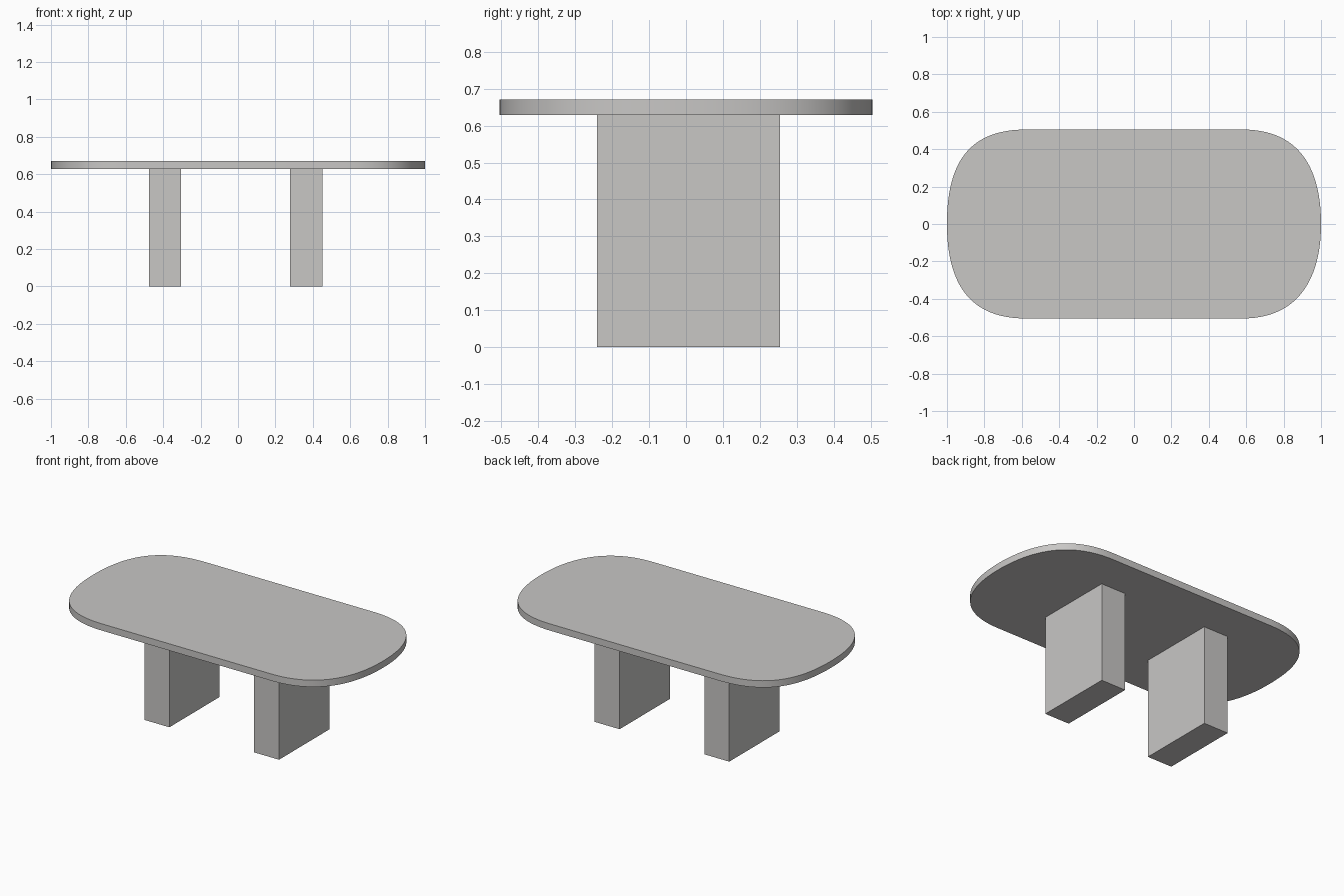
import bpy, bmesh
from mathutils import Vector
from mathutils.geometry import interpolate_bezier

if "Cube" in bpy.data.objects:
    bpy.data.objects.remove(bpy.data.objects["Cube"])

grey = bpy.data.materials.new("warm light grey")
grey.diffuse_color = (0.58, 0.57, 0.56, 1)
grey.use_nodes = True
grey.node_tree.nodes["Principled BSDF"].inputs["Base Color"].default_value = grey.diffuse_color


def finish(bm, name):
    bmesh.ops.recalc_face_normals(bm, faces=bm.faces)
    mesh = bpy.data.meshes.new(name)
    bm.to_mesh(mesh)
    bm.free()
    mesh.materials.append(grey)
    obj = bpy.data.objects.new(name, mesh)
    bpy.context.collection.objects.link(obj)
    return obj


def corner(sx, sy, shoulder):
    """Bezier corner from the end of the top to its straight long edge."""
    ctrl = [(1, 0), (1, 0.29), (shoulder, 0.505), (0.58, 0.505)]
    return interpolate_bezier(*[Vector((x * sx, y * sy, 0)) for x, y in ctrl], 28)


# Tabletop: rounded outline, extruded
LEG_H, TOP_H = 0.628, 0.67
outline = (corner(1, 1, 0.89) + corner(-1, 1, 0.91)[::-1]
           + corner(-1, -1, 0.90)[1:] + corner(1, -1, 0.88)[::-1][:-1])
bm = bmesh.new()
base = bm.faces.new([bm.verts.new((p.x, p.y, LEG_H)) for p in outline])
ext = bmesh.ops.extrude_face_region(bm, geom=[base], use_keep_orig=True)
bmesh.ops.translate(bm, vec=(0, 0, TOP_H - LEG_H),
                    verts=[v for v in ext["geom"] if isinstance(v, bmesh.types.BMVert)])
top = finish(bm, "tabletop")
bpy.context.view_layer.objects.active = top
top.select_set(True)
bpy.ops.object.shade_smooth_by_angle(angle=0.5)

# Two slab legs
for name, x in (("left_leg", -0.39), ("right_leg", 0.365)):
    bm = bmesh.new()
    bmesh.ops.create_cube(bm, size=1)
    bmesh.ops.scale(bm, vec=(0.172, 0.495, LEG_H), verts=bm.verts)
    bmesh.ops.translate(bm, vec=(x, 0.007, LEG_H / 2), verts=bm.verts)
    finish(bm, name)
